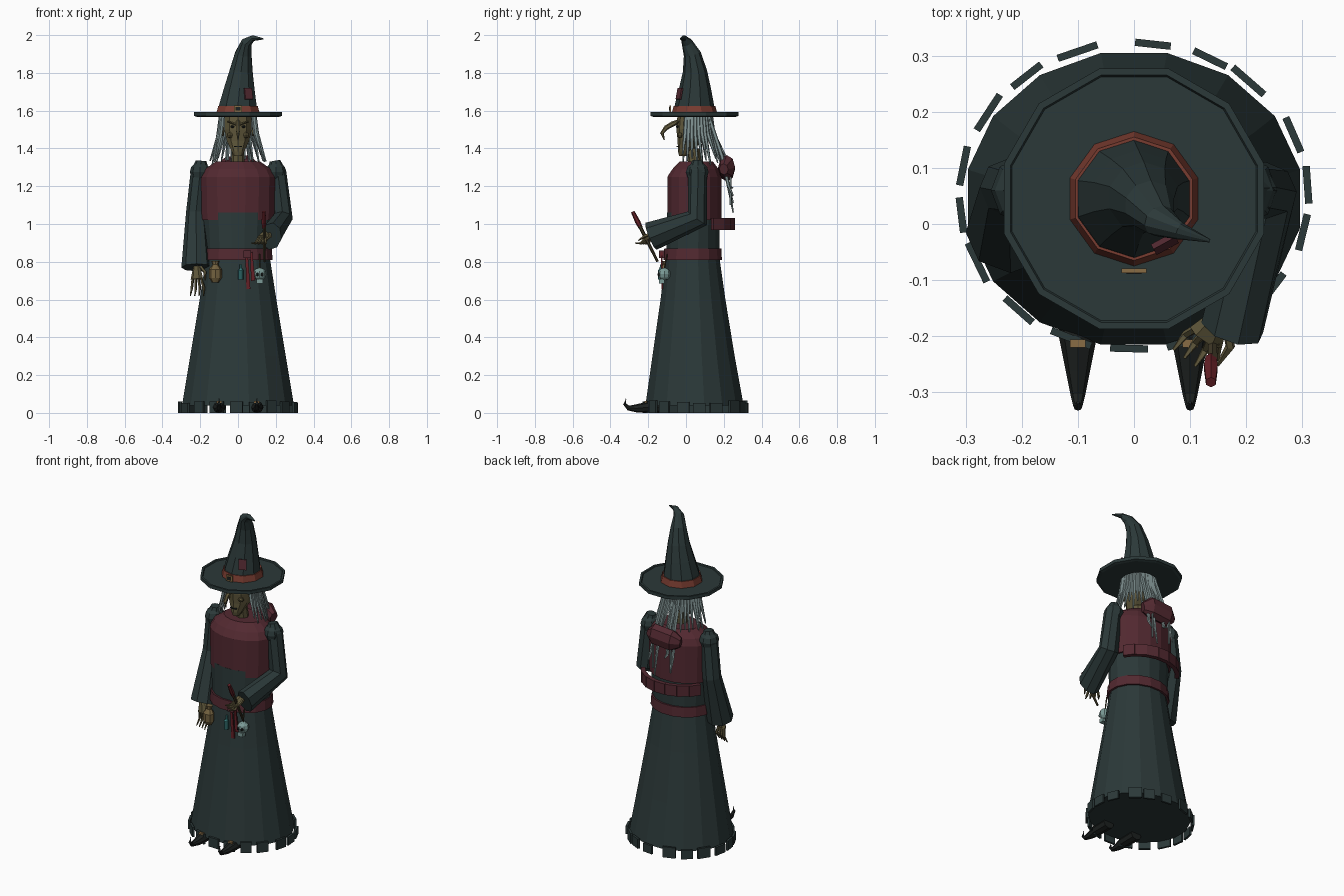
import bpy, bmesh, random
from math import sin, cos, pi, radians
from mathutils import Vector, Matrix

random.seed(4)
COL = dict(robe=(.024, .04, .04), dark=(.012, .015, .014), maroon=(.085, .022, .03),
           band=(.19, .045, .03), skin=(.12, .10, .045), hair=(.21, .28, .28),
           brass=(.25, .15, .06), pouch=(.17, .12, .05), glass=(.04, .2, .2),
           bone=(.2, .33, .31), red=(.13, .015, .02), wood=(.05, .04, .02))
MATS = {}
for k, c in COL.items():
    MATS[k] = bpy.data.materials.new(k)
    MATS[k].diffuse_color = (*c, 1)


def finish(name, bm, mat):
    bmesh.ops.recalc_face_normals(bm, faces=bm.faces)
    me = bpy.data.meshes.new(name)
    bm.to_mesh(me)
    bm.free()
    me.materials.append(MATS[mat])
    ob = bpy.data.objects.new(name, me)
    bpy.context.collection.objects.link(ob)
    return ob


def tube(name, pts, radii, n, mat, ref=(0, 1, 0), vertical=False, turn=0.0):
    """Loft rings along a path; each radius is a number or a (width, depth) pair."""
    bm = bmesh.new()
    P = [Vector(p) for p in pts]
    rings = []
    for i, p in enumerate(P):
        t = (P[min(i + 1, len(P) - 1)] - P[max(i - 1, 0)]).normalized()
        if vertical:
            t = Vector((0, 0, 1))
        u = Vector(ref).cross(t).normalized()
        v = t.cross(u)
        r = radii[i]
        a, b = r if isinstance(r, tuple) else (r, r)
        rings.append([bm.verts.new(p + u * a * cos(2 * pi * (j + turn) / n) + v * b * sin(2 * pi * (j + turn) / n))
                      for j in range(n)])
    for A, B in zip(rings, rings[1:]):
        for j in range(n):
            bm.faces.new((A[j], A[(j + 1) % n], B[(j + 1) % n], B[j]))
    bm.faces.new(rings[0])
    bm.faces.new(rings[-1])
    return finish(name, bm, mat)


def stack(name, rows, n, mat, turn=0.0):
    """Vertical loft from rows of (z, rx, ry, cx, cy)."""
    return tube(name, [(r[3], r[4], r[0]) for r in rows], [(r[1], r[2]) for r in rows], n, mat,
                vertical=True, turn=turn)


def box(name, c, size, mat, rot=0.0, tilt=0.0):
    bm = bmesh.new()
    m = Matrix.Translation(c) @ Matrix.Rotation(rot, 4, 'Z') @ Matrix.Rotation(tilt, 4, 'X') @ Matrix.Diagonal((*size, 1))
    bmesh.ops.create_cube(bm, size=1, matrix=m)
    return finish(name, bm, mat)


def ball(name, c, size, mat, seg=8, rings=6):
    bm = bmesh.new()
    bmesh.ops.create_uvsphere(bm, u_segments=seg, v_segments=rings, radius=1,
                              matrix=Matrix.Translation(c) @ Matrix.Diagonal((*size, 1)))
    return finish(name, bm, mat)


# robe: skirt, torso, bodice and belt
stack("skirt", [(.04, .302, .265, 0, .045), (.3, .258, .222, 0, .04), (.6, .207, .175, 0, .037),
                (.82, .172, .145, 0, .035)], 16, "robe", .5)
stack("torso", [(.8, .172, .143, 0, .035), (1.06, .188, .142, 0, .04)], 16, "robe", .5)
stack("bodice", [(1.02, .195, .146, 0, .045), (1.25, .2, .146, 0, .045), (1.29, .18, .125, 0, .05),
                 (1.33, .12, .09, 0, .055)], 16, "maroon", .5)
stack("belt", [(.81, .187, .158, 0, .035), (.87, .182, .154, 0, .036)], 16, "maroon", .5)

# ragged hem
for i in range(18):
    a = 2 * pi * (i + .3) / 18 + random.uniform(-.06, .06)
    h = random.uniform(.05, .068)
    box("hem_tatter", (.31 * cos(a), .05 + .272 * sin(a), h / 2), (random.uniform(.06, .078), .013, h),
        "robe", a + pi / 2)

# shoes with curled toes
for s in (-1, 1):
    x = .1 * s
    tube("shoe", [(x, -.1, .03), (x, -.2, .03), (x, -.26, .024), (x, -.305, .026), (x, -.325, .047), (x, -.318, .075)],
         [(.036, .03), (.034, .03), (.022, .022), (.013, .013), (.008, .008), (.003, .003)], 8, "dark", ref=(0, 0, 1))
    box("shoe_buckle", (x, -.213, .058), (.028, .015, .012), "brass")

# sleeves: one hanging, one bent forward
tube("hanging_sleeve", [(-.195, .06, 1.335), (-.2, .06, 1.28), (-.222, .065, 1.06), (-.22, -.015, .77)],
     [.028, .05, .053, (.08, .075)], 8, "robe")
tube("bent_sleeve", [(.195, .06, 1.335), (.205, .06, 1.28), (.235, .06, 1.03), (.175, -.185, .935)],
     [(.028, .028), (.05, .05), (.055, .062), (.057, .078)], 8, "robe", ref=(0, .8, -.6))
for s in (-1, 1):
    ball("shoulder_puff", (.2 * s, .06, 1.275), (.055, .06, .055), "robe")


# hands
def hand(name, wrist, direction, side, length):
    w, d, s = Vector(wrist), Vector(direction).normalized(), Vector(side).normalized()
    k = w + d * length * .45
    tube(name + "_palm", [w - d * .05, w, k], [.016, .02, (.034, .016)], 6, "skin", ref=s.cross(d))
    for i in range(4):
        o = s * (i - 1.5) * .016
        bend = s.cross(d) * .018
        tube(name + "_finger", [k + o * .9 - d * .01, k + o * 1.4 + d * length * .3 + bend, k + o * 1.5 + d * length * .6],
             [.008, .0075, .003], 5, "skin", ref=s)
    tube(name + "_thumb", [w + s * .02, w + s * .045 + d * .03, w + s * .045 + d * .075], [.01, .009, .003], 5,
         "skin", ref=s.cross(d))


hand("hanging_hand", (-.218, -.03, .775), (.0, -.15, -1), (1, -.3, 0), .15)
hand("bent_hand", (.15, -.17, .95), (-.5, -.75, -.5), (.8, -.6, 0), .1)

# wand held in the bent hand
tube("wand_shaft", [(.14, -.15, .8), (.14, -.245, .99)], [.007, .01], 6, "wood", ref=(1, 0, 0))
tube("wand_grip", [(.137, -.24, .98), (.137, -.255, 1.01), (.137, -.282, 1.065)], [.011, .014, .01], 6, "red", ref=(1, 0, 0))

# head, neck and face
stack("neck", [(1.3, .035, .035, 0, .05), (1.4, .032, .035, 0, .035)], 8, "skin")
stack("head", [(1.36, .022, .018, 0, -.018), (1.385, .036, .035, 0, -.008), (1.44, .062, .066, 0, .022),
               (1.5, .076, .086, 0, .035), (1.58, .074, .085, 0, .04)], 10, "skin", .5)
tube("nose", [(0, -.035, 1.545), (0, -.07, 1.53), (0, -.105, 1.51), (0, -.127, 1.48), (0, -.115, 1.445)],
     [(.01, .01), (.014, .013), (.013, .012), (.01, .01), (.003, .003)], 6, "skin", ref=(1, 0, 0))
box("mouth", (0, -.043, 1.41), (.04, .012, .006), "dark")
for s in (-1, 1):
    ball("eye", (.03 * s, -.046, 1.515), (.012, .008, .007), "dark", 6, 4)
    tube("brow", [(.01 * s, -.052, 1.527), (.055 * s, -.04, 1.543)], [.006, .004], 4, "skin")
    ball("cheek", (.043 * s, -.032, 1.47), (.017, .016, .015), "skin", 6, 4)
    ball("ear", (.08 * s, .03, 1.49), (.009, .018, .028), "skin", 6, 4)

# hair strands fanning out around the sides and back
for i in range(24):
    a = radians(-25 + 230 * i / 23)
    c, s = cos(a), sin(a)
    low = random.uniform(1.31, 1.37)
    k = random.uniform(.92, 1.06)
    tube("hair_strand", [(.088 * c, .04 + .09 * s, 1.585), (.102 * c, .04 + .105 * s, 1.48),
                         (.145 * k * c, .045 + .155 * k * s, low)], [.012, .012, .004], 5, "hair")
for x, z in ((-.07, 1.12), (-.03, 1.2), (.04, 1.07), (.08, 1.16)):
    tube("long_hair_strand", [(x * .6, .12, 1.57), (x * .8, .19, 1.36), (x, .225, 1.2), (x, .25, z - .01)],
         [.011, .011, .009, .004], 5, "hair")

# pointed hat with bent tip
stack("hat_brim", [(1.567, .225, .225, 0, .045), (1.572, .24, .24, 0, .045), (1.592, .24, .24, 0, .045),
                   (1.592, .228, .228, 0, .045), (1.586, .225, .225, 0, .045)], 12, "robe", .5)
tube("hat_cone", [(0, .045, 1.575), (0, .045, 1.63), (.008, .048, 1.72), (.017, .047, 1.81), (.028, .033, 1.9),
                  (.045, .006, 1.96), (.08, -.012, 1.984), (.135, -.03, 1.98)],
     [.112, .104, .084, .064, .046, .03, .016, .003], 10, "robe", turn=.5)
stack("hat_band", [(1.588, .12, .12, 0, .045), (1.625, .11, .11, 0, .045)], 10, "band", .5)
box("hat_buckle", (0, -.083, 1.61), (.044, .008, .036), "brass")
box("hat_buckle_slot", (0, -.086, 1.61), (.026, .006, .02), "dark")
box("hat_patch", (.055, -.035, 1.69), (.045, .01, .06), "maroon", .5, -.2)

# hood bundle on the back with hanging cords
tube("back_bundle", [(-.105, .2, 1.285), (-.06, .215, 1.29), (.06, .215, 1.3), (.105, .2, 1.29)],
     [(.03, .025), (.065, .045), (.065, .045), (.03, .025)], 8, "maroon", ref=(0, 1, 0))
for x in (-.06, .06):
    tube("bundle_cord", [(x, .235, 1.25), (x, .235, 1.1)], [.006, .006], 5, "hair")

# lower band around the back, with end blocks
for i in range(7):
    a = radians(27 + 18 * i + 9)
    box("back_band", (.215 * cos(a), .055 + .19 * sin(a), 1.0), (.068, .026, .066), "maroon", a + pi / 2)

# belt items: sash tails, pouch, bottle, skull charm
box("sash_knot", (.05, -.128, .84), (.04, .03, .04), "maroon")
for x, b in ((.045, .655), (.07, .7)):
    tube("sash_tail", [(x, -.13, .85), (x + .01, -.125, b)], [(.009, .006), (.015, .006)], 4, "red", turn=.5)
stack("belt_pouch", [(.69, .018, .015, -.12, -.115), (.715, .034, .028, -.12, -.115), (.76, .034, .028, -.12, -.115),
                     (.785, .015, .014, -.12, -.11), (.805, .022, .018, -.12, -.108)], 8, "pouch")
stack("belt_bottle", [(.705, .014, .014, .015, -.135), (.755, .014, .014, .015, -.135), (.765, .007, .007, .015, -.133),
                      (.785, .007, .007, .015, -.13)], 8, "glass")
tube("skull_cord", [(.115, -.115, .76), (.115, -.1, .84)], [.004, .004], 5, "wood")
ball("skull_charm", (.115, -.115, .735), (.035, .034, .034), "bone")
box("skull_jaw", (.115, -.128, .698), (.034, .03, .024), "bone")
for s in (-1, 1):
    ball("skull_eye", (.115 + .013 * s, -.144, .733), (.009, .007, .01), "dark", 6, 4)
